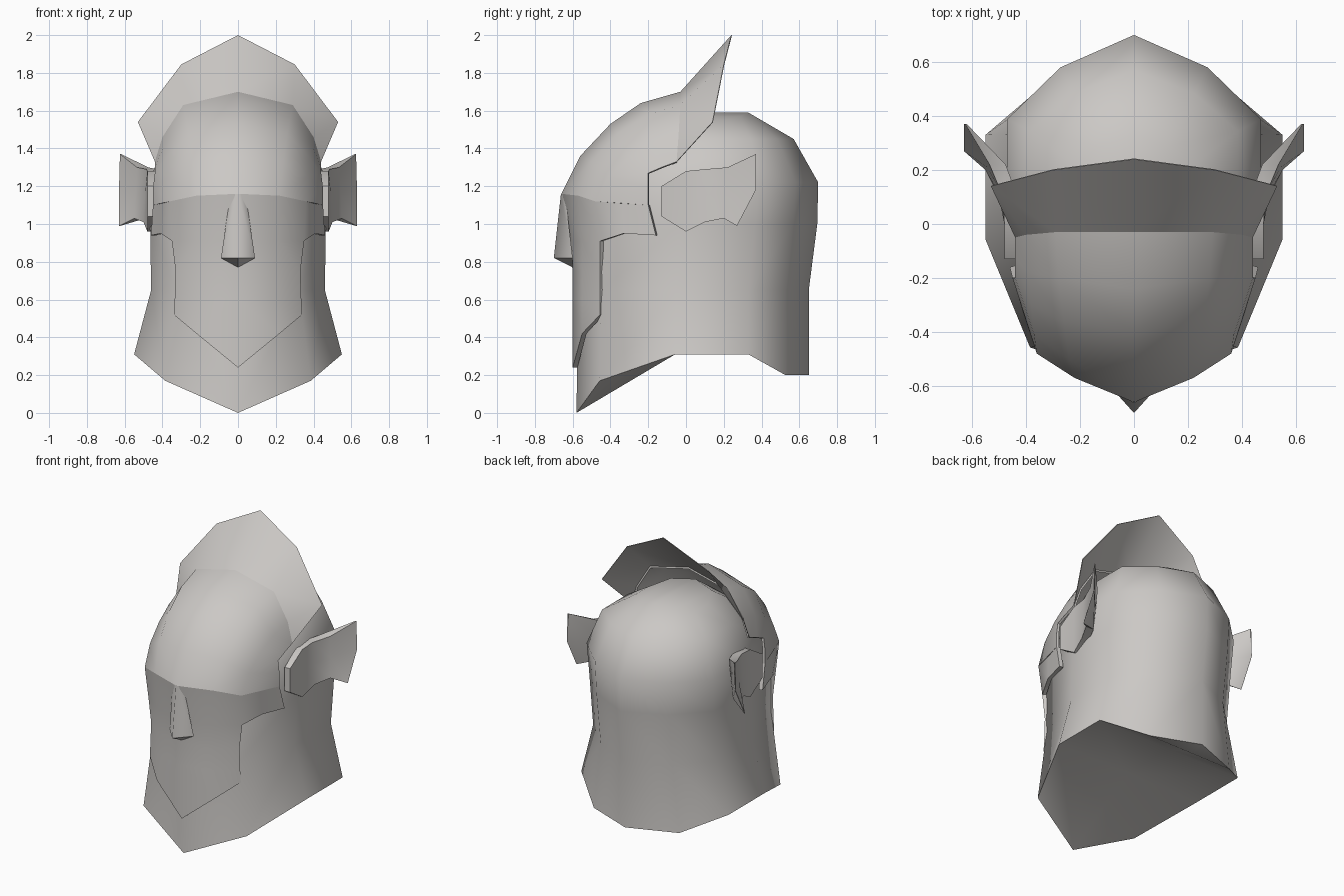
import bpy, bmesh
from mathutils import Vector

cube = bpy.data.objects.get("Cube")
if cube:
    bpy.data.objects.remove(cube, do_unlink=True)

# One plain steel colour for the whole helmet
steel = bpy.data.materials.new("warm_grey_steel")
steel.use_nodes = True
colour = (0.6, 0.58, 0.56, 1)
steel.diffuse_color = colour
steel.node_tree.nodes["Principled BSDF"].inputs["Base Color"].default_value = colour


def grid_faces(rows):
    """Point rows and the quads that join each neighbouring pair of rows."""
    points, starts = [], []
    for row in rows:
        starts.append(len(points))
        points.extend(row)
    faces = []
    for i in range(len(rows) - 1):
        a, b = starts[i], starts[i + 1]
        for j in range(min(len(rows[i]), len(rows[i + 1])) - 1):
            faces.append((a + j, a + j + 1, b + j + 1, b + j))
    return points, faces


def make_part(name, points, faces, outward=None, thickness=0, angle=0.9):
    """Build a part from its left half, thicken it inward and shade it."""
    bm = bmesh.new()
    verts = [bm.verts.new(p) for p in points]
    for face in faces:
        bm.faces.new([verts[i] for i in face])
    bm.normal_update()
    if outward:
        total = sum((f.normal * f.calc_area() for f in bm.faces), Vector())
        if total.dot(Vector(outward)) < 0:
            bmesh.ops.reverse_faces(bm, faces=bm.faces[:])
    else:
        bmesh.ops.recalc_face_normals(bm, faces=bm.faces[:])
    mesh = bpy.data.meshes.new(name)
    bm.to_mesh(mesh)
    bm.free()
    mesh.materials.append(steel)
    part = bpy.data.objects.new(name, mesh)
    bpy.context.collection.objects.link(part)
    bpy.ops.object.select_all(action="DESELECT")
    part.select_set(True)
    bpy.context.view_layer.objects.active = part
    mirror = part.modifiers.new("Mirror", "MIRROR")
    mirror.use_clip = True
    bpy.ops.object.modifier_apply(modifier=mirror.name)
    if thickness:
        solid = part.modifiers.new("Thickness", "SOLIDIFY")
        solid.thickness = thickness
        solid.offset = -1
        bpy.ops.object.modifier_apply(modifier=solid.name)
    bpy.ops.object.shade_smooth_by_angle(angle=angle)


# Helmet shell: one half outline, scaled to each level and closed below
outline = [(0, -1), (.7, -.8), (1, -.15), (1, .48), (.58, .8), (0, 1)]
hem_heights = [0, .17, .31, .31, .2, .2]
crown_heights = [1.59, 1.57, 1.55, 1.55, 1.57, 1.59]
levels = [  # height, half width, front, back
    (.65, .46, -.57, .65),
    (1, .465, -.57, .695),
    (1.22, .47, -.5, .7),
    (1.45, .385, -.3, .57),
]


def shell_ring(width, front, back, heights):
    middle, half = (front + back) / 2, (back - front) / 2
    return [(u * width, middle + v * half, z) for (u, v), z in zip(outline, heights)]


rings = [shell_ring(.55, -.58, .65, hem_heights)]
rings += [shell_ring(w, f, b, [z] * len(outline)) for z, w, f, b in levels]
rings.append(shell_ring(.22, -.1, .33, crown_heights))
points, faces = grid_faces(rings)
crown_start = len(points) - len(outline)
faces += [tuple(crown_start + i for i in quad) for quad in ((0, 1, 4, 5), (1, 2, 3, 4))]
# underside: points on the centre line let the half be mirrored
hem = rings[0]
centre = len(points)
points += [(0, y, z) for x, y, z in hem[2:5]]
faces += [(0, 2, 1), (0, centre, 2), (centre, centre + 1, 3, 2),
          (centre + 1, centre + 2, 4, 3), (centre + 2, 5, 4)]
make_part("helmet_shell", points, faces)

# Rounded front dome, from the brow back to the foot of the crest
dome = [
    [(0, -.66, 1.16), (0, -.56, 1.36), (0, -.4, 1.53), (0, -.24, 1.64), (0, -.03, 1.7)],
    [(.22, -.57, 1.15), (.24, -.5, 1.33), (.26, -.36, 1.48), (.28, -.2, 1.58), (.29, -.03, 1.63)],
    [(.36, -.48, 1.12), (.37, -.41, 1.25), (.38, -.3, 1.35), (.39, -.18, 1.42), (.4, -.04, 1.46)],
    [(.45, -.2, 1.1), (.45, -.2, 1.19), (.44, -.2, 1.27), (.44, -.13, 1.3), (.44, -.05, 1.33)],
]
make_part("front_dome", *grid_faces(dome), outward=(.5, -1, 1), thickness=.015)

# Upright crest that flares up and back from the dome
crest_foot = [column[-1] for column in dome]
crest_tip = [(0, .24, 2), (.3, .2, 1.845), (.53, .14, 1.54)]
points, faces = grid_faces([crest_foot, crest_tip])
faces.append((2, 3, len(points) - 1))
make_part("crest", points, faces, outward=(0, -1, .3), thickness=.004)

# Face mask, pointed at the chin, with a tab to each side of the temples
mask = [
    [(0, -.66, 1.16), (.22, -.57, 1.15), (.36, -.48, 1.12), (.4, -.34, 1.11), (.45, -.2, 1.1)],
    [(0, -.62, .9), (.22, -.55, .91), (.35, -.455, .91), (.41, -.33, .95), (.46, -.16, .94)],
    [(0, -.6, .75), (.22, -.55, .75), (.33, -.455, .75)],
    [(0, -.6, .6), (.22, -.55, .6), (.335, -.455, .6)],
    [(0, -.6, .24), (.22, -.55, .42), (.34, -.455, .52)],
]
make_part("face_mask", *grid_faces(mask), outward=(.3, -1, 0), thickness=.025)

# Nose guard: a rounded ridge from the brow with a sharp underside
ridge = [(0, -.662, 1.16), (.04, -.64, 1.16), (.09, -.6, .82), (0, -.7, .82)]
make_part("nose_ridge", ridge, [(0, 1, 2, 3)], outward=(.5, -1, 0), angle=1.8)
make_part("nose_underside", ridge[2:] + [(0, -.6, .77)], [(0, 1, 2)], outward=(0, 0, -1))

# Ears: a thick pad in front, tapering to a thin wing that sweeps out and back
ear_top = [(.48, -.13, 1.2), (.48, 0, 1.28), (.485, .1, 1.29), (.535, .22, 1.3), (.625, .37, 1.37)]
ear_low = [(.48, -.13, 1.04), (.48, 0, .96), (.5, .1, 1.01), (.55, .2, 1.03), (.63, .27, .99)]
ear_mid = [tuple((Vector(a) + Vector(b)) / 2) for a, b in zip(ear_top, ear_low)]
ear_mid[-1] = (.63, .37, 1.18)
ear_depth = [.04, .045, .055, .06, .006]
outer = [ear_top, ear_mid, ear_low]
inner = [[(x - d, y, z) for (x, y, z), d in zip(row, ear_depth)] for row in reversed(outer)]
points, faces = grid_faces(outer + inner)
columns, rows = len(ear_top), len(outer + inner)
last = (rows - 1) * columns
faces += [(i, i + 1, last + i + 1, last + i) for i in range(columns - 1)]
faces += [tuple(r * columns + c for r in range(rows)) for c in (0, columns - 1)]
make_part("ear_wings", points, faces, angle=.7)
